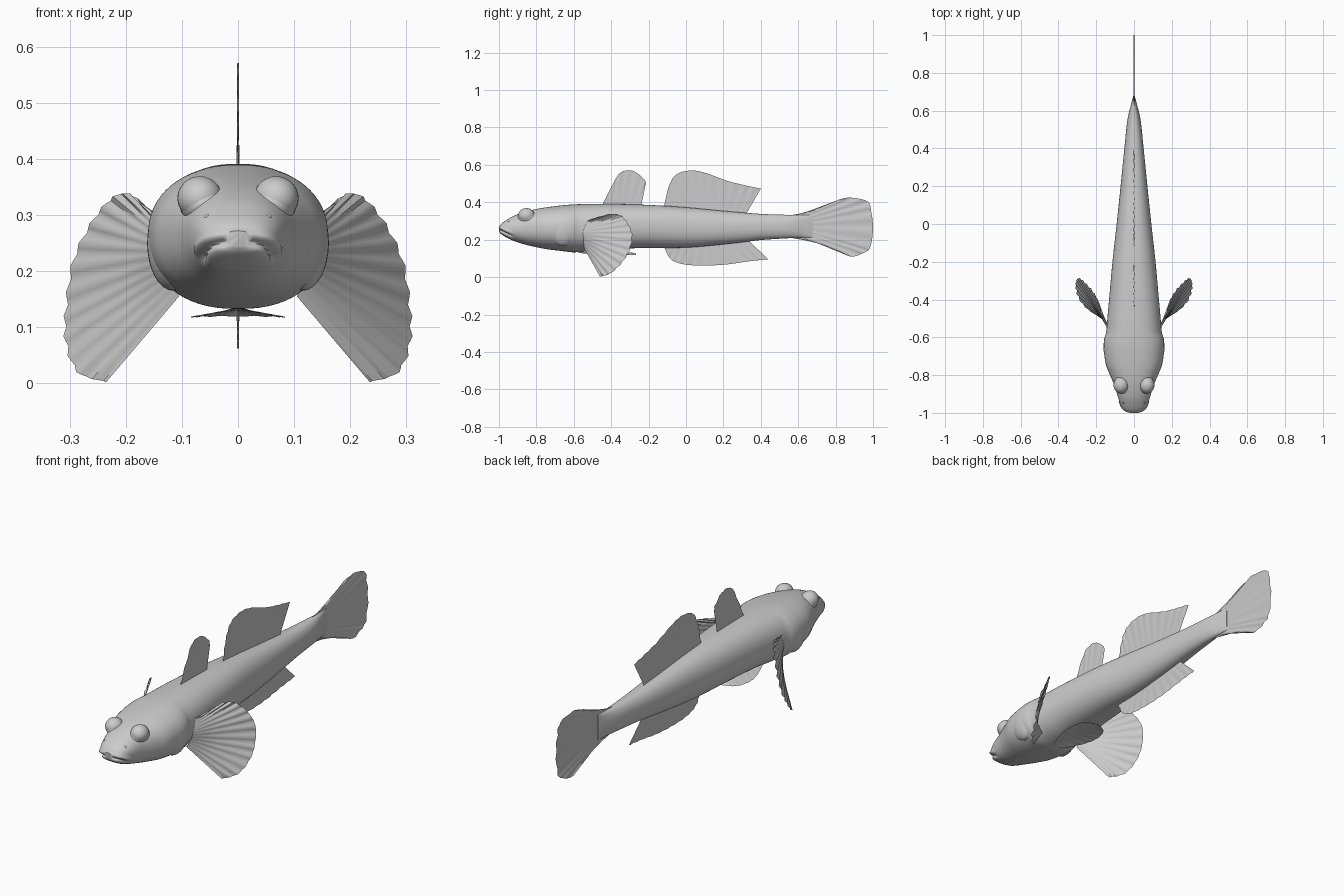
import bpy, bmesh, math
from mathutils import Vector

cube = bpy.data.objects.get("Cube")
if cube:
    bpy.data.objects.remove(cube)

grey = bpy.data.materials.new("plain grey")
grey.use_nodes = True
GREY = (0.6, 0.6, 0.6, 1)
grey.diffuse_color = GREY
grey.node_tree.nodes["Principled BSDF"].inputs["Base Color"].default_value = GREY


def resample(points, n):
    """Smooth curve through the points, as n + 1 evenly spaced samples."""
    p = [Vector(q) for q in points]
    p = [2 * p[0] - p[1]] + p + [2 * p[-1] - p[-2]]
    out = []
    for k in range(n + 1):
        s = k / n * (len(points) - 1)
        i = min(int(s), len(points) - 2)
        t = s - i
        a, b, c, d = p[i:i + 4]
        out.append(0.5 * (2 * b + (c - a) * t + (2 * a - 5 * b + 4 * c - d) * t ** 2
                          + (3 * b - a - 3 * c + d) * t ** 3))
    return out


def loft(name, rows, closed=False):
    """Skin a list of equally long point rows."""
    bm = bmesh.new()
    grid = [[bm.verts.new(co) for co in row] for row in rows]
    n = len(rows[0])
    for a, b in zip(grid, grid[1:]):
        for i in range(n if closed else n - 1):
            j = (i + 1) % n
            bm.faces.new((a[i], a[j], b[j], b[i]))
    if closed:
        bm.faces.new(grid[0][::-1])
        bm.faces.new(grid[-1])
        bmesh.ops.recalc_face_normals(bm, faces=bm.faces)
    mesh = bpy.data.meshes.new(name)
    bm.to_mesh(mesh)
    bm.free()
    ob = bpy.data.objects.new(name, mesh)
    bpy.context.collection.objects.link(ob)
    return finish(ob, name)


def finish(ob, name):
    ob.name = name
    ob.data.materials.clear()
    ob.data.materials.append(grey)
    bpy.ops.object.select_all(action='DESELECT')
    ob.select_set(True)
    bpy.context.view_layer.objects.active = ob
    bpy.ops.object.shade_smooth_by_angle(angle=math.radians(50))
    return ob


def fin(name, root, edge, ripple=(0.002, 0, 0), rays=12, rows=5):
    """Thin pleated membrane between a root line and an outer edge."""
    n = rays * 4
    lo, hi = resample(root, n), resample(edge, n)
    grid = []
    for r in range(rows + 1):
        t = r / rows
        grid.append([a.lerp(b, t) + Vector(ripple) * t * math.sin(i / n * rays * math.tau)
                     for i, (a, b) in enumerate(zip(lo, hi))])
    return loft(name, grid)


def median_fin(name, root, edge, **kw):
    return fin(name, [(0, y, z) for y, z in root], [(0, y, z) for y, z in edge], **kw)


def ball(name, loc, scale, segments=32):
    bpy.ops.mesh.primitive_uv_sphere_add(segments=segments, ring_count=segments // 2,
                                         radius=1, location=loc)
    ob = bpy.context.object
    ob.scale = scale
    return finish(ob, name)


# Body: length position, half width, underside, back
sections = [(-.997, .022, .243, .272), (-.985, .05, .23, .287), (-.96, .069, .213, .305),
            (-.92, .084, .193, .328), (-.86, .102, .174, .35), (-.8, .127, .16, .364),
            (-.74, .15, .149, .374), (-.66, .16, .139, .384), (-.61, .158, .133, .388),
            (-.57, .147, .134, .39), (-.5, .141, .14, .391), (-.4, .132, .15, .391),
            (-.2, .114, .156, .386), (0, .092, .158, .373), (.2, .071, .175, .354),
            (.4, .051, .198, .338), (.55, .035, .208, .333), (.64, .014, .211, .333),
            (.68, .003, .212, .333)]
upper = resample([(y, w, hi) for y, w, lo, hi in sections], 108)
lower = resample([(y, w, lo) for y, w, lo, hi in sections], 108)
RING = 64
rings = []
for (y, w, hi), (_, _, lo) in zip(upper, lower):
    mid, half = (hi + lo) / 2, (hi - lo) / 2
    ring = []
    for k in range(RING):
        a = math.tau * k / RING
        c, s = math.cos(a), math.sin(a)
        x = w * math.copysign(abs(c) ** .85, c)
        z = mid + half * math.copysign(abs(s) ** .9, s)
        # Mouth groove sloping down to the jaw corners
        d = z - (.249 - .5 * (y + .99))
        fade = max(0, min(1, (-.92 - y) / .02))
        f = 1 + fade * (.07 * math.exp(-((abs(d) - .014) / .008) ** 2)
                        - .12 * math.exp(-(d / .005) ** 2))
        ring.append((x * f, y - fade * (f - 1) * .05, z))
    rings.append(ring)
loft("body", rings, closed=True)

# Upright fins along the midline
median_fin("front_dorsal_fin", [(-.45, .38), (-.345, .38), (-.24, .38)],
           [(-.445, .39), (-.4, .48), (-.36, .55), (-.32, .57), (-.275, .565),
            (-.225, .525), (-.215, .5)], rays=6)
median_fin("rear_dorsal_fin", [(-.12, .37), (.1, .355), (.32, .335)],
           [(-.115, .39), (-.09, .49), (-.05, .55), (.03, .57), (.11, .555),
            (.22, .515), (.32, .49), (.4, .473)])
median_fin("anal_fin", [(-.12, .165), (.1, .172), (.33, .2)],
           [(-.115, .155), (-.08, .095), (-.01, .068), (.1, .062), (.22, .068),
            (.34, .085), (.44, .095)])
median_fin("tail_fin", [(.57, .333), (.59, .3), (.6, .27), (.59, .24), (.57, .208)],
           [(.67, .35), (.78, .4), (.87, .425), (.97, .405), (.99, .35), (1, .26),
            (.985, .16), (.95, .13), (.88, .11), (.8, .15), (.68, .19)],
           ripple=(.003, 0, 0))

for side, m in (("left", 1), ("right", -1)):
    # Fan-shaped side fins
    fin(side + "_pectoral_fin",
        [(m * .135, -.545, .295), (m * .142, -.55, .23), (m * .105, -.545, .155)],
        [(m * .17, -.475, .32), (m * .195, -.4, .338), (m * .225, -.35, .33),
         (m * .262, -.31, .285), (m * .293, -.288, .22), (m * .306, -.305, .14),
         (m * .307, -.345, .075), (m * .285, -.405, .02), (m * .235, -.46, .002)],
        ripple=(m * .003, -.003, 0), rays=14)
    # Flat halves of the belly disc
    fin(side + "_pelvic_fin",
        [(0, -.58, .136), (0, -.44, .134), (0, -.27, .13)],
        [(m * .012, -.58, .132), (m * .045, -.52, .124), (m * .076, -.43, .119),
         (m * .083, -.36, .118), (m * .06, -.295, .119), (0, -.265, .12)],
        ripple=(0, 0, .001), rays=8)
    # Bulging eyes with low socket rims
    ball(side + "_eye", (m * .068, -.853, .33), (.04, .044, .039))
    ball(side + "_eye_socket", (m * .06, -.845, .318), (.044, .054, .036))
    # Nostrils
    for label, x, y, z in (("inner", .025, -.965, .292), ("outer", .055, -.945, .296)):
        ball(f"{side}_{label}_nostril", (m * x, y, z), (.005, .006, .006), 12)
    # Gill cover behind the cheek
    ball(side + "_gill_cover", (m * .115, -.655, .25), (.047, .075, .085))
